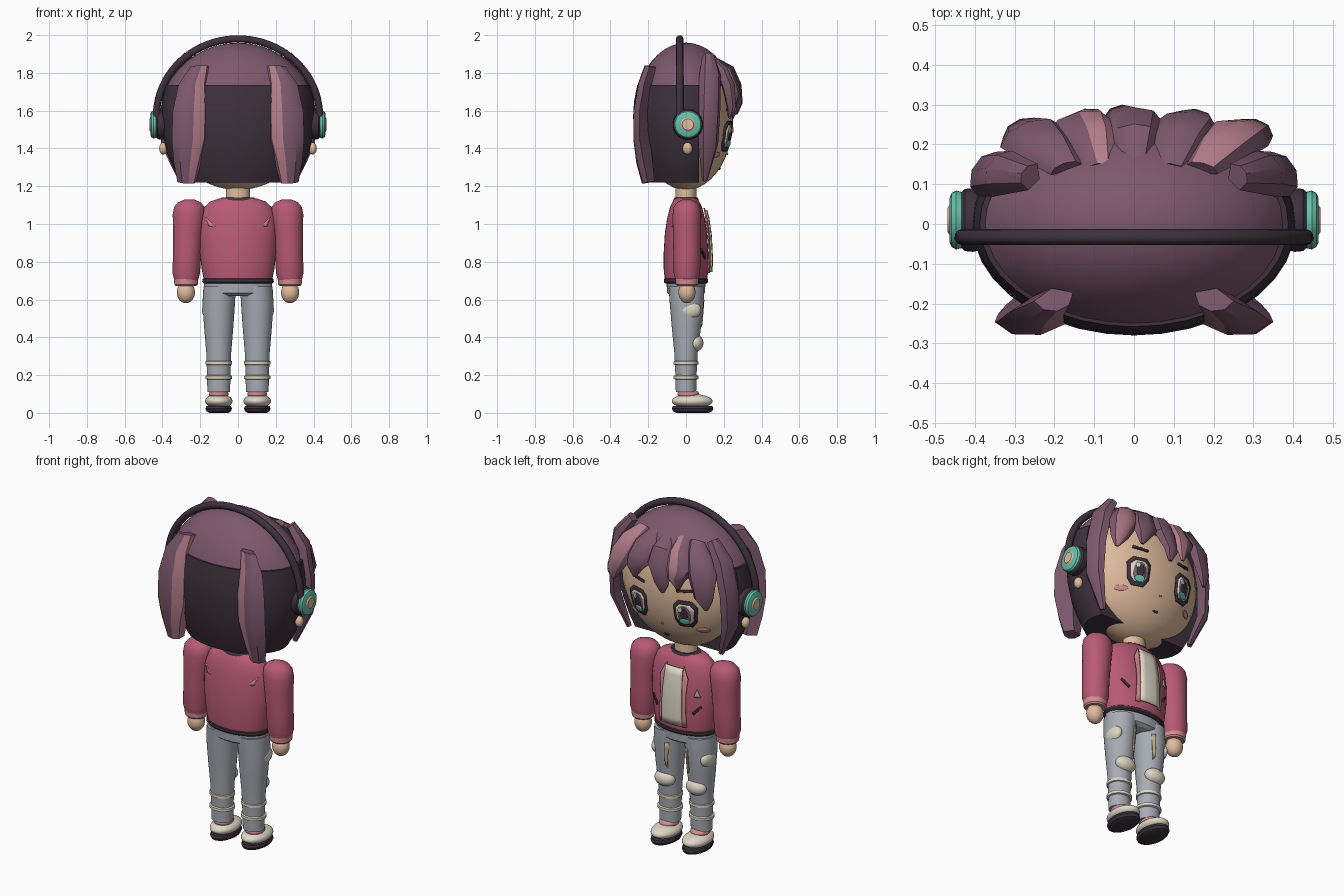
import bpy, bmesh, math
from mathutils import Matrix, Vector

if "Cube" in bpy.data.objects:
    bpy.data.objects.remove(bpy.data.objects["Cube"])


def material(name, rgb):
    lin = [((c / 255 + 0.055) / 1.055) ** 2.4 for c in rgb] + [1]
    m = bpy.data.materials.new(name)
    m.use_nodes = True
    m.diffuse_color = lin
    bsdf = m.node_tree.nodes["Principled BSDF"]
    bsdf.inputs["Base Color"].default_value = lin
    bsdf.inputs["Roughness"].default_value = 0.8
    return m


SKIN = material("skin", (224, 188, 158))
HAIR = material("plum hair", (124, 88, 108))
DARK = material("dark plum", (62, 49, 60))
STREAK = material("hair streak pink", (180, 126, 140))
ROSE = material("jacket rose", (184, 90, 118))
JEANS = material("denim grey", (168, 172, 180))
CREAM = material("cream", (222, 215, 198))
TEAL = material("teal", (104, 192, 170))
PINK = material("soft pink", (214, 142, 145))
TAN = material("tan", (190, 176, 140))
SIDES = ((1, "left"), (-1, "right"))


def finish(bm, name, *mats, normals=True):
    if normals:
        bmesh.ops.recalc_face_normals(bm, faces=bm.faces[:])
    me = bpy.data.meshes.new(name)
    bm.to_mesh(me)
    bm.free()
    for m in mats:
        me.materials.append(m)
    ob = bpy.data.objects.new(name, me)
    bpy.context.collection.objects.link(ob)
    bpy.ops.object.select_all(action='DESELECT')
    ob.select_set(True)
    bpy.context.view_layer.objects.active = ob
    bpy.ops.object.shade_smooth_by_angle(angle=math.radians(35))
    return ob


def bridge(bm, loops, rule=None):
    """Skin a list of vertex loops and close both ends."""
    n = len(loops[0])
    for a, b in zip(loops, loops[1:]):
        for k in range(n):
            f = bm.faces.new((a[k], a[(k + 1) % n], b[(k + 1) % n], b[k]))
            f.material_index = 1 if rule and k in rule else 0
    bm.faces.new(loops[0])
    bm.faces.new(loops[-1])


def loft(name, rings, mat, matrix=None, cut=None, seg=36):
    """Rings are (z, cx, cy, rx, ry)."""
    bm = bmesh.new()
    loops = [[bm.verts.new((cx + rx * math.cos(2 * math.pi * k / seg),
                            cy + ry * math.sin(2 * math.pi * k / seg), z)) for k in range(seg)]
             for z, cx, cy, rx, ry in rings]
    bridge(bm, loops)
    if cut:
        bmesh.ops.bisect_plane(bm, geom=bm.verts[:] + bm.edges[:] + bm.faces[:],
                               plane_co=cut[0], plane_no=cut[1], clear_outer=True)
        bmesh.ops.holes_fill(bm, edges=[e for e in bm.edges if e.is_boundary])
    if matrix:
        bm.transform(matrix)
    return finish(bm, name, mat)


def ball(name, c, r, mat, cut=None):
    bm = bmesh.new()
    bmesh.ops.create_uvsphere(bm, u_segments=36, v_segments=22, radius=1,
                              matrix=Matrix.Translation(c) @ Matrix.Diagonal((*r, 1)))
    if cut:
        bmesh.ops.bisect_plane(bm, geom=bm.verts[:] + bm.edges[:] + bm.faces[:],
                               plane_co=cut[0], plane_no=cut[1], clear_outer=True)
        bmesh.ops.holes_fill(bm, edges=[e for e in bm.edges if e.is_boundary])
    return finish(bm, name, mat)


SECTION = ((-1, -.3), (-.65, .6), (0, 1), (.65, .75), (1, -.2), (0, -1))


def lock(name, path, across, s=1, streak=()):
    """Faceted hair lock; path points are (x, y, z, half width, half depth)."""
    bm = bmesh.new()
    P = [Vector(p[:3]) for p in path]
    loops = []
    for i, p in enumerate(path):
        t = (P[min(i + 1, len(P) - 1)] - P[max(i - 1, 0)]).normalized()
        a = Vector(across).normalized()
        out = a.cross(t).normalized()
        loops.append([bm.verts.new(P[i] + a * u * p[3] + out * v * p[4]) for u, v in SECTION])
    bridge(bm, loops, streak)
    bm.transform(Matrix.Diagonal((s, 1, 1, 1)))
    return finish(bm, name, HAIR, STREAK)


def decal(name, pts, surf, off, mat, face=1):
    """Thin plate that follows a surface; pts are (x, z)."""
    bm = bmesh.new()
    f = bm.faces.new([bm.verts.new((x, 0, z)) for x, z in pts])
    f.normal_update()
    if f.normal.y * face < 0:
        f.normal_flip()
    bmesh.ops.triangulate(bm, faces=bm.faces[:])
    bmesh.ops.subdivide_edges(bm, edges=bm.edges[:], cuts=3, use_grid_fill=True)
    for v in bm.verts:
        v.co.y = surf(v.co.x, v.co.z) + off * face
    ob = finish(bm, name, mat, normals=False)
    mod = ob.modifiers.new("plate", 'SOLIDIFY')
    mod.thickness, mod.offset = 0.007, -1
    return ob


def oval(cx, cz, rx, rz, n=12):
    return [(cx + rx * math.cos(2 * math.pi * k / n), cz + rz * math.sin(2 * math.pi * k / n))
            for k in range(n)]


def head_y(x, z):
    return .25 * math.sqrt(max(0, 1 - (x / .38) ** 2 - ((z - 1.56) / .38) ** 2))


# Head and face
ball("head", (0, 0, 1.56), (.38, .25, .38), SKIN)
for s, side in SIDES:
    x = .15 * s
    frame = [(x + s * u, 1.465 + v) for u, v in
             ((-.06, .05), (-.035, .08), (.04, .08), (.072, .045), (.06, -.045), (.03, -.08), (-.035, -.08), (-.058, -.04))]
    decal(side + "_eye_frame", frame, head_y, .006, DARK)
    decal(side + "_eye_white", [(x + (a - x) * .74, 1.465 + (b - 1.465) * .74) for a, b in frame], head_y, .009, CREAM)
    decal(side + "_iris", oval(x, 1.46, .036, .055), head_y, .012, HAIR)
    decal(side + "_pupil", oval(x, 1.468, .021, .034), head_y, .015, DARK)
    decal(side + "_iris_glow", oval(x, 1.422, .028, .018), head_y, .017, TEAL)
    decal(side + "_eye_glint", oval(x + .018, 1.495, .013, .017, 6), head_y, .019, CREAM)
    decal(side + "_brow", [(x - s * .045, 1.592), (x + s * .045, 1.6), (x + s * .04, 1.615), (x - s * .045, 1.605)], head_y, .006, DARK)
    decal(side + "_blush", oval(.225 * s, 1.365, .032, .014), head_y, .006, PINK)
decal("nose", oval(0, 1.37, .007, .006, 6), head_y, .006, PINK)
decal("mouth", oval(0, 1.29, .018, .006, 8), head_y, .006, DARK)

# Hair cap and dark bob
ball("hair_cap", (0, 0, 1.55), (.42, .28, .41), HAIR, cut=((0, 0, 1.73), (0, 0, -1)))
loft("hair_bob", [(1.22, 0, 0, .30, .21), (1.29, 0, 0, .34, .235), (1.38, 0, 0, .378, .26), (1.48, 0, 0, .4, .275),
                  (1.57, 0, 0, .407, .28), (1.65, 0, 0, .403, .275), (1.735, 0, 0, .388, .258)],
     DARK, cut=((0, .07, 0), (0, 1, 0)))

# Hair locks beside the face and at the back
for s, side in SIDES:
    lock(side + "_side_lock", [(.26, .12, 1.89, .035, .03), (.335, .13, 1.79, .06, .04), (.375, .125, 1.6, .062, .035),
                               (.375, .12, 1.42, .055, .03), (.30, .10, 1.23, .015, .015)], (.3, -1, 0), s)
    lock(side + "_back_lock", [(.20, -.19, 1.835, .05, .03), (.235, -.215, 1.74, .08, .04), (.245, -.235, 1.6, .1, .045),
                               (.25, -.235, 1.45, .1, .045), (.265, -.22, 1.33, .075, .045), (.27, -.2, 1.22, .05, .035)],
         (-1, .25, 0), s, (2, 3))

# Fringe tufts: root x, bend x, tip x, bend y, tip z, half width, streak facets
TUFTS = [(-.17, -.25, -.28, .215, 1.53, .085, ()), (-.09, -.13, -.12, .24, 1.62, .085, (2, 3)),
         (0, .0, -.03, .25, 1.58, .075, ()), (.09, .13, .15, .24, 1.62, .085, ()),
         (.17, .25, .30, .215, 1.56, .085, (1, 2))]
for i, (x0, x1, x2, y, z, w, streak) in enumerate(TUFTS):
    across = (1, -1.1 * x1, 0)
    lock("fringe_%d" % (i + 1), [(x0, .14, 1.87, w * .5, .02), (.4 * x0 + .6 * x1, y - .025, 1.81, w * .85, .035),
                                 (x1 * 1.03, y + .01, 1.73, w, .035), (x2, y + .025, z + .06, w * .62, .025),
                                 (x2 * 1.04, y + .015, z, .012, .008)], across, 1, streak)

# Headphones
curve = bpy.data.curves.new("headphone_band", 'CURVE')
curve.dimensions, curve.bevel_depth, curve.bevel_resolution = '3D', .02, 3
sp = curve.splines.new('POLY')
N = 40
sp.points.add(N)
for k in range(N + 1):
    a = math.pi * k / N
    sp.points[k].co = (.432 * math.cos(a), -.033, 1.57 + .41 * math.sin(a), 1)
curve.materials.append(DARK)
curve.use_fill_caps = True
bpy.context.collection.objects.link(bpy.data.objects.new("headphone_band", curve))
for s, side in SIDES:
    M = Matrix.Translation((0, .01, 1.527)) @ Matrix.Diagonal((s, 1, 1, 1)) @ Matrix.Rotation(math.pi / 2, 4, 'Y')

    def disc(name, prof, mat):
        loft(side + name, [(d, 0, 0, r, r) for d, r in prof], mat, M)
    disc("_ear_pad", [(.37, .06), (.385, .075), (.405, .08), (.425, .078), (.438, .065)], DARK)
    disc("_ear_cup", [(.425, .06), (.434, .071), (.447, .074), (.458, .068), (.464, .055)], TEAL)
    disc("_cup_cap", [(.455, .037), (.464, .037), (.469, .03)], SKIN)
    ball(side + "_ear_lobe", (.395 * s, .008, 1.4), (.022, .026, .032), SKIN)

# Torso
BODY = [(.70, 0, 0, .18, .112), (.76, 0, 0, .192, .118), (.85, 0, 0, .203, .118), (.95, 0, 0, .206, .112),
        (1.03, 0, 0, .2, .1), (1.09, 0, 0, .178, .085), (1.12, 0, 0, .145, .07), (1.135, 0, 0, .1, .06)]
loft("jacket", BODY, ROSE)
loft("jacket_hem", [(.685, 0, 0, .182, .11), (.693, 0, 0, .19, .117), (.708, 0, 0, .188, .117), (.714, 0, 0, .18, .11)], DARK)
loft("collar", [(1.10, 0, 0, .11, .07), (1.13, 0, 0, .1, .067), (1.14, 0, 0, .085, .06)], DARK)
loft("neck", [(1.1, 0, 0, .066, .056), (1.22, 0, 0, .062, .055)], SKIN)


def body_y(x, z):
    for a, b in zip(BODY, BODY[1:]):
        if a[0] <= z <= b[0]:
            t = (z - a[0]) / (b[0] - a[0])
            rx, ry = a[3] + t * (b[3] - a[3]), a[4] + t * (b[4] - a[4])
            return ry * math.sqrt(max(0, 1 - (x / rx) ** 2))
    return .1


def back_y(x, z):
    return -body_y(x, z)


# Shirt front, lapels and jacket marks
decal("shirt_front", [(-.066, .745), (.066, .745), (.064, .9), (.055, 1.075), (-.055, 1.075), (-.064, .9)], body_y, .024, CREAM)
for s, side in SIDES:
    decal(side + "_lapel", [(.062 * s, .74), (.088 * s, .74), (.082 * s, .9), (.088 * s, 1.02), (.056 * s, 1.085), (.062 * s, .9)], body_y, .018, PINK)
    decal(side + "_jacket_slash", [(.115 * s, .83), (.155 * s, .87), (.16 * s, .86), (.12 * s, .815)], body_y, .008, DARK)
    decal(side + "_back_slash", [(.168 * s, 1.035), (.15 * s, .985), (.115 * s, .985)], back_y, .008, PINK)
decal("jacket_triangle", [(-.12, .92), (-.155, .92), (-.135, .965)], body_y, .008, TAN)

# Arms
for s, side in SIDES:
    loft(side + "_sleeve", [(.70, .274 * s, .005, .062, .06), (.74, .274 * s, .005, .073, .07), (.85, .27 * s, .005, .074, .072),
                            (.97, .264 * s, .005, .079, .075), (1.05, .26 * s, .005, .086, .076), (1.09, .258 * s, .005, .08, .07),
                            (1.115, .257 * s, .005, .06, .052), (1.13, .257 * s, .005, .025, .022)], ROSE)
    loft(side + "_cuff", [(.672, .275 * s, .005, .055, .053), (.68, .275 * s, .005, .062, .06), (.71, .275 * s, .005, .064, .062),
                          (.718, .275 * s, .005, .055, .053)], PINK)
    ball(side + "_hand", (.276 * s, .005, .638), (.048, .045, .057), SKIN)

# Trousers
loft("hips", [(.62, 0, 0, .13, .08), (.635, 0, 0, .178, .1), (.7, 0, 0, .182, .104)], JEANS)
for s, side in SIDES:
    x = .102 * s
    loft(side + "_trouser_leg", [(.11, x, 0, .06, .054), (.2, x, 0, .062, .056), (.32, x, 0, .066, .062),
                                 (.45, x, .002, .077, .077), (.58, x, .004, .086, .09), (.67, x * .95, .002, .086, .094)], JEANS)
    for i, z in enumerate((.188, .265)):
        loft(side + "_leg_band_%d" % (i + 1), [(z - .012, x, 0, .06, .055), (z - .008, x, 0, .07, .065),
                                               (z + .008, x, 0, .07, .065), (z + .012, x, 0, .06, .055)], CREAM)
    ball(side + "_knee_pad", (x, .05, .37), (.062, .042, .045), CREAM)
    ball(side + "_thigh_patch", (.158 * s, .02, .545), (.032, .06, .048), CREAM)
    decal(side + "_thigh_strip", [((.102 + u) * s, z) for u, z in ((-.05, .6), (-.03, .6), (-.025, .47), (-.038, .45))],
          lambda px, pz: .004 + (.077 + .1 * (pz - .45)) * math.sqrt(max(0, 1 - ((px - x) / .082) ** 2)), .008, TAN)

    # Socks and shoes
    ball(side + "_sock", (x, .012, .1), (.053, .058, .027), PINK)
    ball(side + "_shoe", (x, .033, .062), (.073, .108, .038), CREAM)
    loft(side + "_sole", [(0, x, .035, .05, .085), (.008, x, .035, .064, .103), (.022, x, .035, .07, .11),
                          (.036, x, .035, .066, .105)], DARK)
